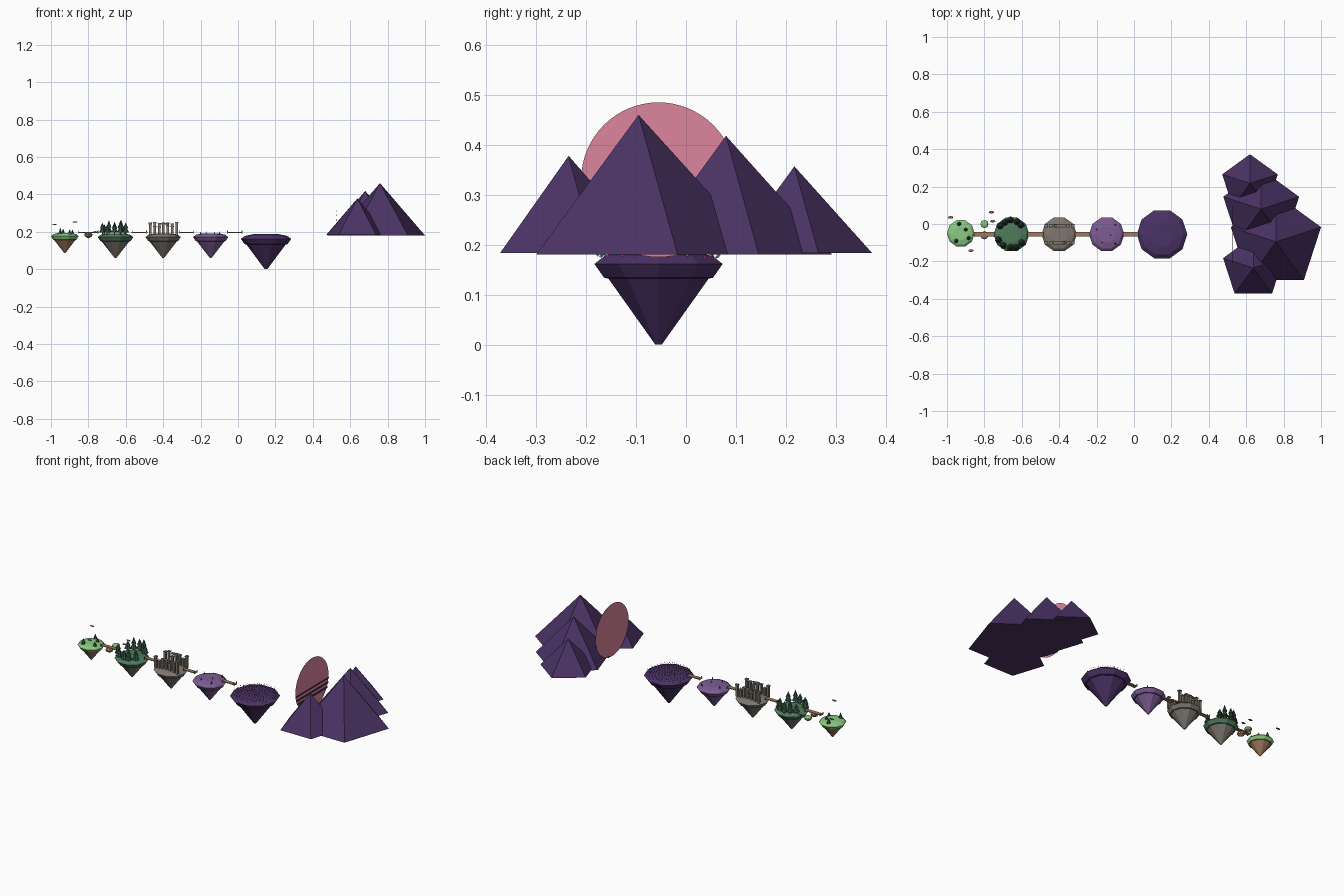
import bpy, bmesh, math, random
from mathutils import Matrix, Vector

if "Cube" in bpy.data.objects:
    bpy.data.objects.remove(bpy.data.objects["Cube"])

random.seed(4)
Y0 = -0.055  # line of the path through the islands


def material(name, rgb):
    m = bpy.data.materials.new(name)
    lin = [((c / 255 + 0.055) / 1.055) ** 2.4 if c > 10 else c / 3294 for c in rgb]
    m.diffuse_color = (*lin, 1)
    m.use_nodes = True
    m.node_tree.nodes["Principled BSDF"].inputs["Base Color"].default_value = m.diffuse_color
    return m


MEADOW = material("meadow green", (138, 202, 128))
FOREST = material("forest green", (78, 122, 92))
PINE = material("pine green", (52, 84, 68))
WOOD = material("brown earth", (160, 122, 92))
STONE = material("grey stone", (126, 119, 110))
LAVENDER = material("lavender", (124, 92, 146))
DUSK = material("dusk purple", (74, 50, 100))
PINK = material("sun pink", (222, 134, 158))
MAGENTA = material("magenta", (225, 40, 140))
TEAL = material("teal", (60, 170, 165))


def finish(name, bm, *mats):
    me = bpy.data.meshes.new(name)
    bm.to_mesh(me)
    bm.free()
    for m in mats:
        me.materials.append(m)
    ob = bpy.data.objects.new(name, me)
    bpy.context.collection.objects.link(ob)
    return ob


def add_cone(bm, x, y, z, r, h, n=7, r2=0.0, mi=0, turn=0.0):
    mat = Matrix.Translation((x, y, z + h / 2)) @ Matrix.Rotation(turn, 4, 'Z')
    res = bmesh.ops.create_cone(bm, cap_ends=True, segments=n, radius1=r,
                                radius2=r2, depth=h, matrix=mat)
    for f in {f for v in res["verts"] for f in v.link_faces}:
        f.material_index = mi


def add_box(bm, c, s):
    bmesh.ops.create_cube(bm, size=1, matrix=Matrix.Translation(c) @ Matrix.Diagonal((*s, 1)))


def lathe(bm, x, y, profile, n, split):
    """Spin (radius, z) rows; rows from index split on take material 1."""
    rings = [[bm.verts.new((x + r * math.cos(2 * math.pi * i / n),
                            y + r * math.sin(2 * math.pi * i / n), z))
              for i in range(n)] for r, z in profile]
    bm.faces.new(rings[0])
    for k, (a, b) in enumerate(zip(rings, rings[1:])):
        for i in range(n):
            j = (i + 1) % n
            f = bm.faces.new((a[i], b[i], b[j], a[j]))
            f.material_index = int(k >= split)
    f = bm.faces.new(rings[-1][::-1])
    f.material_index = 1


def island(name, x, y, r, top, tip, ground, rock, n=10):
    h = 0.24 * r + 0.01
    wide = top - 0.6 * h
    bm = bmesh.new()
    lathe(bm, x, y, [(r * 0.5, top), (r * 0.84, top - 0.22 * h), (r, wide),
                     (r * 0.85, top - 1.25 * h), (r * 0.78, top - 1.3 * h),
                     (r * 0.05, tip)], n, 3)
    return finish(name, bm, ground, rock)


# Floating islands
island("meadow_island", -0.926, -0.05, 0.074, 0.193, 0.087, MEADOW, WOOD)
island("forest_island", -0.655, Y0, 0.095, 0.191, 0.06, FOREST, STONE)
island("ruin_island", -0.40, Y0, 0.094, 0.191, 0.06, STONE, STONE)
island("lavender_island", -0.146, Y0, 0.094, 0.191, 0.06, LAVENDER, LAVENDER)
island("flower_island", 0.15, Y0, 0.135, 0.187, 0.0, DUSK, DUSK)
island("green_islet", -0.80, 0.0, 0.022, 0.195, 0.165, MEADOW, WOOD, 8)
island("brown_islet", -0.80, -0.06, 0.022, 0.194, 0.165, WOOD, WOOD, 8)

# Bridges with end posts
for k, (a, b) in enumerate([(-0.855, -0.745), (-0.57, -0.485), (-0.315, -0.235), (-0.06, 0.025)]):
    bm = bmesh.new()
    add_box(bm, ((a + b) / 2, Y0, 0.196), (b - a, 0.024, 0.004))
    for px in (a + 0.004, b - 0.004):
        for s in (-1, 1):
            add_box(bm, (px, Y0 + s * 0.012, 0.199), (0.004, 0.003, 0.014))
    finish("bridge_%d" % (k + 1), bm, WOOD)

# Meadow saplings
bm = bmesh.new()
for x, y, h in [(-0.95, -0.09, 0.036), (-0.935, 0.0, 0.03), (-0.90, -0.03, 0.026), (-0.885, -0.075, 0.024)]:
    add_cone(bm, x, y, 0.188, 0.012, h, 6)
finish("meadow_saplings", bm, PINE)

# Drifting slabs around the meadow
bm = bmesh.new()
for x, y, z in [(-0.98, 0.035, 0.238), (-0.872, -0.142, 0.252), (-0.755, 0.015, 0.198), (-0.762, 0.063, 0.2)]:
    mat = Matrix.Translation((x, y, z)) @ Matrix.Diagonal((0.016, 0.008, 0.003, 1))
    bmesh.ops.create_icosphere(bm, subdivisions=1, radius=1, matrix=mat)
finish("drifting_slabs", bm, STONE)

# Pine trees: two tiers on a trunk
bm = bmesh.new()
for x, y, top in [(-0.725, -0.085, 0.25), (-0.70, -0.115, 0.237), (-0.69, 0.01, 0.262),
                  (-0.66, 0.022, 0.255), (-0.625, 0.012, 0.266), (-0.60, -0.10, 0.25),
                  (-0.63, -0.125, 0.258), (-0.66, -0.125, 0.245), (-0.605, -0.005, 0.24),
                  (-0.715, -0.01, 0.24)]:
    h = top - 0.195
    add_cone(bm, x, y, 0.178, 0.004, 0.022, 6, 0.004, 1)
    add_cone(bm, x, y, 0.195, 0.019, h * 0.65, 7)
    add_cone(bm, x, y, 0.195 + h * 0.4, 0.014, h * 0.6, 7)
finish("pine_trees", bm, PINE, WOOD)

# Ruined colonnade: two rows of broken pillars with a few lintels
bm = bmesh.new()
for y, heights in [(-0.10, [0.056, 0.036, 0.052, 0.054, 0.04, 0.05, 0.059]),
                   (-0.01, [0.05, 0.058, 0.034, 0.055, 0.055, 0.038, 0.06])]:
    for i, h in enumerate(heights):
        x = -0.469 + i * 0.0235
        add_box(bm, (x, y, 0.186 + h / 2), (0.013, 0.013, h + 0.01))
        add_box(bm, (x, y, 0.191 + h), (0.018, 0.018, 0.005))
    for i in (2, 3):
        add_box(bm, (-0.469 + (i + 0.5) * 0.0235, y, 0.243), (0.036, 0.012, 0.008))
finish("ruined_pillars", bm, STONE)

# Small shards on the lavender island
bm = bmesh.new()
for x, y in [(-0.20, -0.03), (-0.10, -0.005), (-0.10, -0.105), (-0.125, -0.06), (-0.17, -0.10)]:
    add_cone(bm, x, y, 0.184, 0.005, 0.018, 5)
finish("shards", bm, DUSK)

# Glowing flowers: tiny upright cards facing along the path
bm = bmesh.new()
for i in range(190):
    rr, a = 0.125 * math.sqrt((i + 0.5) / 190), i * 2.39996
    x, y = 0.15 + rr * math.cos(a), Y0 + rr * math.sin(a)
    z = 0.19 - 0.02 * (rr / 0.125) ** 3 + random.uniform(0.003, 0.009)
    s = 0.0032
    f = bm.faces.new([bm.verts.new((x, y + s * p, z + s * q))
                      for p, q in [(0, -1), (-1, 0), (0, 1), (1, 0)]])
    f.material_index = int(i % 4 == 0)
finish("glowing_flowers", bm, MAGENTA, TEAL)

# Setting sun, a flat disc facing the path
bm = bmesh.new()
SX, SZ, SR = 0.523, 0.33, 0.155
bmesh.ops.create_circle(bm, cap_ends=True, segments=64, radius=SR,
                        matrix=Matrix.Translation((SX, Y0, SZ)) @ Matrix.Rotation(math.pi / 2, 4, 'Y'))
finish("sun_disc", bm, PINK)

# Dark bands across the lower sun, on its far side
bm = bmesh.new()
for z, t in [(0.312, 0.006), (0.287, 0.008), (0.262, 0.01)]:
    half = math.sqrt(SR ** 2 - (z - SZ) ** 2)
    add_box(bm, (SX + 0.004, Y0, z), (0.003, 2 * half, t))
finish("sun_bands", bm, DUSK)

# Mountain range: five-sided peaks, one corner facing back
for k, (x, y, r, top) in enumerate([(0.638, -0.235, 0.17, 0.378), (0.759, -0.095, 0.2535, 0.46),
                                    (0.68, 0.08, 0.213, 0.418), (0.62, 0.217, 0.156, 0.357)]):
    bm = bmesh.new()
    base = 0.180 + (0.003 if k in (0, 3) else 0)
    add_cone(bm, x, y, base, r, top - base, 5)
    # turn so that a corner lies exactly on the +y side
    v = max((v for v in bm.verts if v.co.z < base + 0.01), key=lambda v: v.co.y)
    ang = math.pi / 2 - math.atan2(v.co.y - y, v.co.x - x)
    bmesh.ops.rotate(bm, verts=bm.verts, cent=Vector((x, y, 0)), matrix=Matrix.Rotation(ang, 3, 'Z'))
    finish("mountain_%d" % (k + 1), bm, DUSK)
